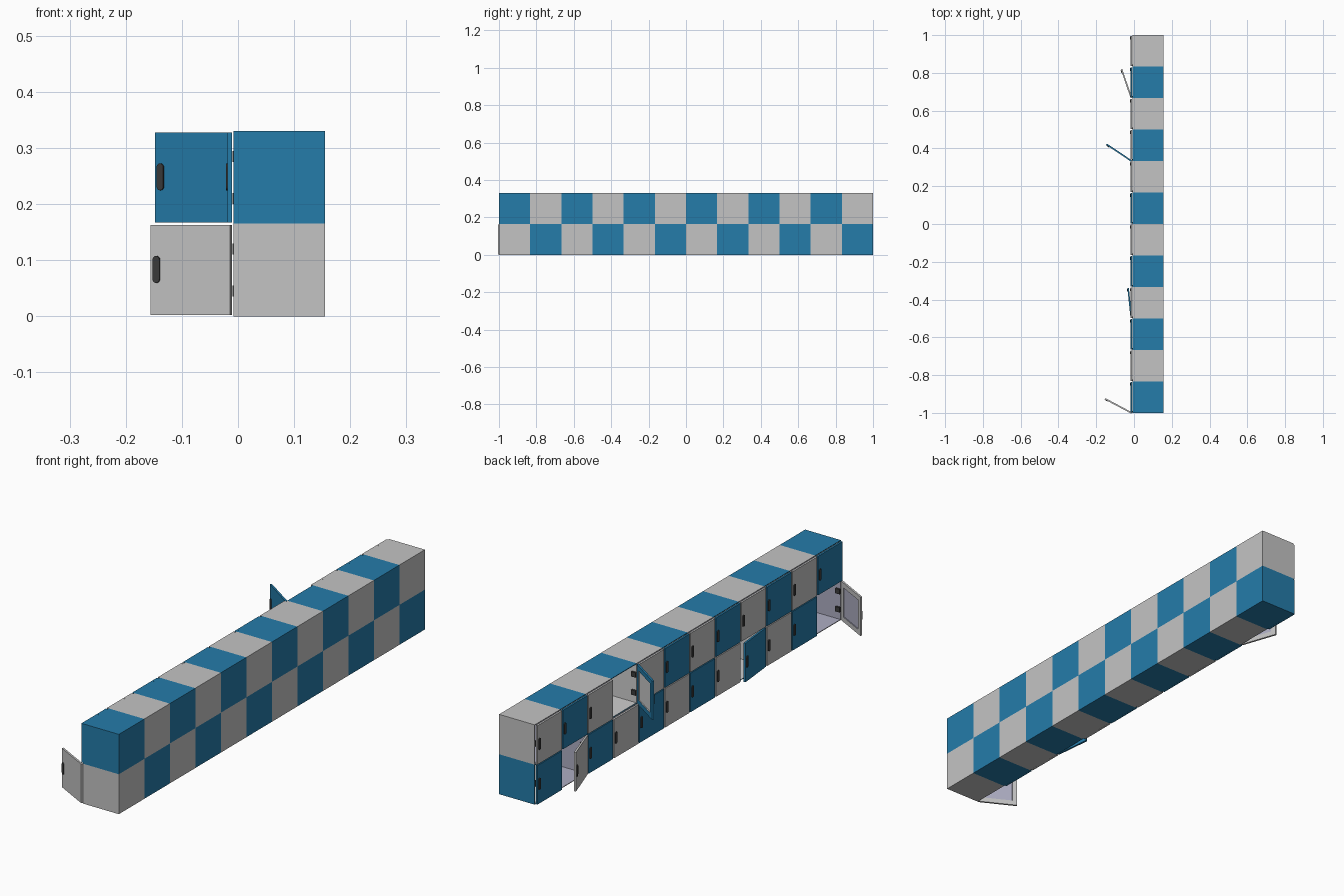
import bpy, bmesh, math
from mathutils import Vector, Matrix

if "Cube" in bpy.data.objects:
    bpy.data.objects.remove(bpy.data.objects["Cube"])


def material(name, rgb):
    m = bpy.data.materials.new(name)
    m.diffuse_color = (*rgb, 1)
    m.use_nodes = True
    m.node_tree.nodes["Principled BSDF"].inputs["Base Color"].default_value = m.diffuse_color
    return m


BLUE = material("blue paint", (0.018, 0.20, 0.40))
GREY = material("grey paint", (0.55, 0.55, 0.55))
PALE = material("pale lining", (0.62, 0.62, 0.62))
SLATE = material("slate lining", (0.42, 0.42, 0.54))
DARK = material("dark fittings", (0.045, 0.045, 0.045))

COLS, ROWS = 12, 2
W, H = 2 / COLS, 0.165
FRONT, BACK = -0.008, 0.155
WALL, THICK, DOOR_W = 0.004, 0.008, 0.160
OPEN = {(0, 0): 62, (3, 0): 6, (10, 0): 19, (8, 1): 56}   # (column, row): degrees


def finish(name, bm, mats, matrix=None):
    bmesh.ops.recalc_face_normals(bm, faces=bm.faces)
    me = bpy.data.meshes.new(name)
    bm.to_mesh(me)
    bm.free()
    for m in mats:
        me.materials.append(m)
    ob = bpy.data.objects.new(name, me)
    bpy.context.collection.objects.link(ob)
    if matrix:
        ob.matrix_world = matrix
    return ob


def add_box(bm, lo, hi):
    lo, hi = Vector(lo), Vector(hi)
    mat = Matrix.Translation((lo + hi) / 2) @ Matrix.Diagonal((*(hi - lo), 1))
    bmesh.ops.create_cube(bm, size=1, matrix=mat)


def recess(bm, x_dir, border, depth):
    """Inset the face looking along x_dir and sink it; returns the sunk faces."""
    bm.normal_update()
    face = next(f for f in bm.faces if f.normal.x * x_dir > 0.9)
    bmesh.ops.inset_region(bm, faces=[face], thickness=border)
    ext = bmesh.ops.extrude_discrete_faces(bm, faces=[face])["faces"][0]
    bmesh.ops.translate(bm, verts=ext.verts, vec=(-x_dir * depth, 0, 0))
    return [ext] + [f for e in ext.edges for f in e.link_faces if f is not ext]


def add_capsule(bm, x0, x1, yc, zc, w, h):
    """Upright rounded plate extruded along x."""
    r, n, pts = w / 2, 8, []
    for sign in (1, -1):
        for i in range(n + 1):
            a = math.pi * i / n + (0 if sign > 0 else math.pi)
            pts.append((yc + r * math.cos(a), zc + sign * (h / 2 - r) + r * math.sin(a)))
    face = bm.faces.new([bm.verts.new((x0, y, z)) for y, z in pts])
    ext = bmesh.ops.extrude_face_region(bm, geom=[face])["geom"]
    vs = [v for v in ext if isinstance(v, bmesh.types.BMVert)]
    bmesh.ops.translate(bm, verts=vs, vec=(x1 - x0, 0, 0))


for c in range(COLS):
    for r in range(ROWS):
        is_blue = (c + r) % 2 == 1
        paint, lining = (BLUE, PALE) if is_blue else (GREY, SLATE)
        y0, z0 = -1 + c * W, r * H

        # hollow locker body, open toward -x
        bm = bmesh.new()
        add_box(bm, (FRONT, y0, z0), (BACK, y0 + W, z0 + H))
        for f in recess(bm, -1, WALL, BACK - FRONT - WALL):
            f.material_index = 1
        finish("locker_body", bm, [paint, lining])

        # door, swinging on its low-y edge
        hinge = Matrix.Translation((-0.0105, y0 + 0.003, z0)) @ \
            Matrix.Rotation(math.radians(OPEN.get((c, r), 0)), 4, 'Z')
        bm = bmesh.new()
        add_box(bm, (-THICK, 0, 0.002), (0, DOOR_W, H - 0.002))
        sunk = recess(bm, 1, 0.028, 0.004)
        for f in sunk:
            f.material_index = 1
        finish("door", bm, [paint, lining], hinge)

        # rounded pull near the free edge
        bm = bmesh.new()
        add_capsule(bm, -THICK - 0.003, -THICK + 0.001, DOOR_W - 0.012, H / 2 + 0.001, 0.014, 0.048)
        finish("door_handle", bm, [DARK], hinge)

        # two hinges and a latch catch inside the opening
        bm = bmesh.new()
        for z in (z0 + 0.045, z0 + H - 0.045):
            add_box(bm, (-0.010, y0 + 0.003, z - 0.010), (0.010, y0 + 0.011, z + 0.010))
        finish("hinges", bm, [DARK])
        bm = bmesh.new()
        zc = z0 + H / 2
        add_box(bm, (-0.006, y0 + W - 0.014, zc - 0.012), (0.008, y0 + W - 0.004, zc + 0.012))
        finish("latch_catch", bm, [DARK])
